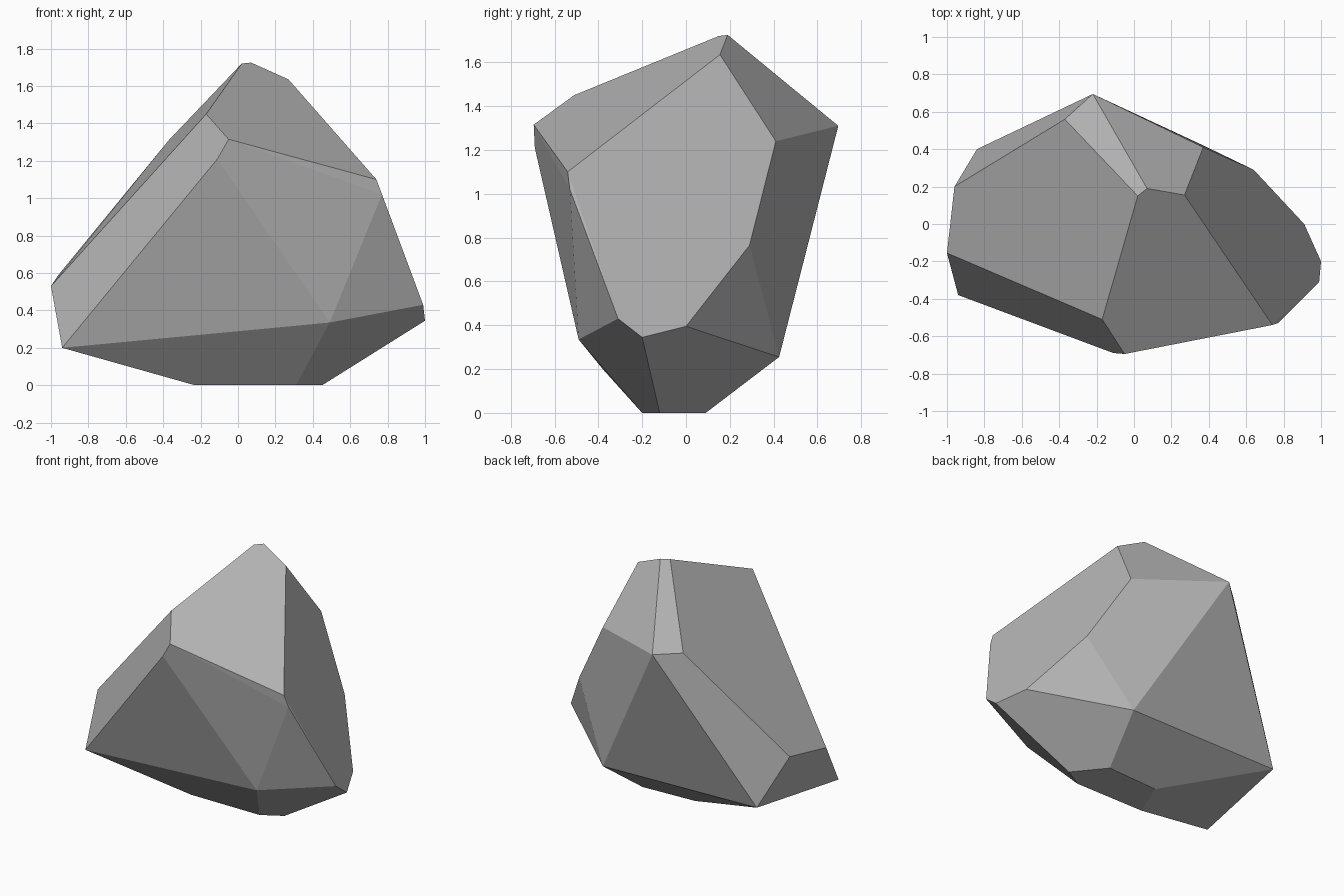
import bpy
import bmesh
from math import radians

cube = bpy.data.objects.get("Cube")
if cube:
    bpy.data.objects.remove(cube, do_unlink=True)

# Stone colour
stone = bpy.data.materials.new("stone_grey")
stone.use_nodes = True
grey = (0.45, 0.45, 0.45, 1.0)
stone.diffuse_color = grey
stone.node_tree.nodes["Principled BSDF"].inputs["Base Color"].default_value = grey

# Corners of the chiselled boulder, from the ground up
foot = [(.45, -.12, 0), (.28, .09, 0), (-.12, .07, 0), (-.23, -.2, 0), (.31, -.2, 0)]
belly = [(-.94, -.38, .2), (-.84, .4, .27), (.36, .425, .255), (.91, 0, .395),
         (1, -.2, .345), (.99, -.31, .43), (.49, -.49, .335)]
waist = [(-1, -.155, .53), (-.96, .2, .59), (.64, .29, .765),
         (.77, -.53, 1.02), (.74, -.54, 1.10)]
shoulder = [(-.11, -.69, 1.21), (-.05, -.695, 1.315), (-.17, -.51, 1.45),
            (-.37, .56, 1.31), (-.22, .695, 1.31), (.37, .41, 1.24)]
peak = [(.02, .15, 1.72), (.07, .19, 1.725), (.27, .155, 1.635)]


def build_rock(name, corners):
    """Wrap the corners in flat facets, merging nearly level neighbours."""
    bm = bmesh.new()
    for corner in corners:
        bm.verts.new(corner)
    hull = bmesh.ops.convex_hull(bm, input=bm.verts)
    spare = {g for g in hull["geom_interior"] + hull["geom_unused"]
             if isinstance(g, bmesh.types.BMVert)}
    bmesh.ops.delete(bm, geom=list(spare), context='VERTS')
    bmesh.ops.dissolve_limit(bm, angle_limit=radians(4),
                             verts=bm.verts, edges=bm.edges)
    bmesh.ops.recalc_face_normals(bm, faces=bm.faces)
    mesh = bpy.data.meshes.new(name)
    bm.to_mesh(mesh)
    bm.free()
    mesh.materials.append(stone)
    rock = bpy.data.objects.new(name, mesh)
    bpy.context.collection.objects.link(rock)
    return rock


build_rock("boulder", foot + belly + waist + shoulder + peak)
